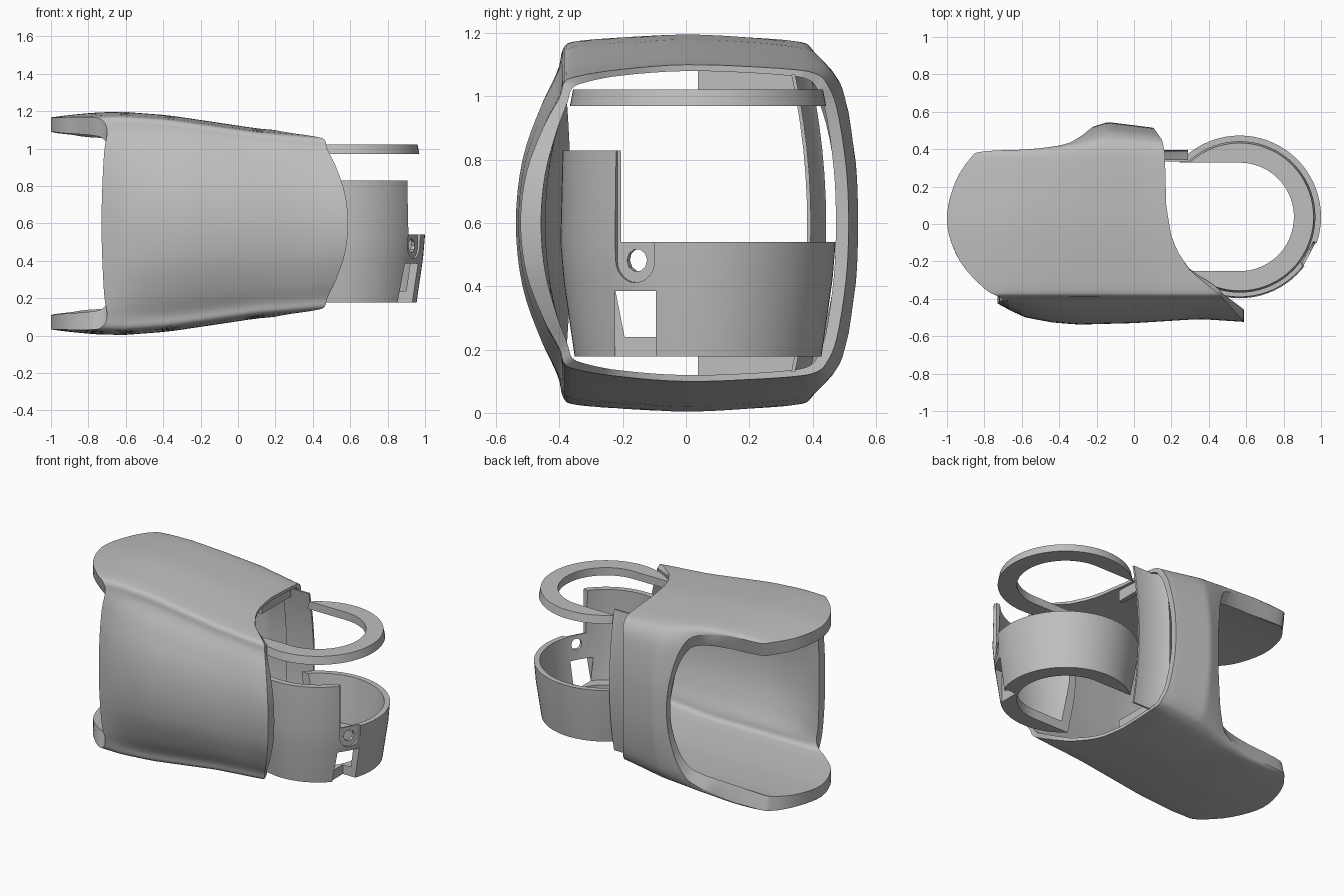
import bpy, bmesh, math
from mathutils import Matrix, Vector

if "Cube" in bpy.data.objects:
    bpy.data.objects.remove(bpy.data.objects["Cube"])

grey = bpy.data.materials.new("plain grey")
grey.diffuse_color = (0.52, 0.52, 0.52, 1)
grey.use_nodes = True
grey.node_tree.nodes["Principled BSDF"].inputs["Base Color"].default_value = grey.diffuse_color
CX, CY = 0.565, 0.038          # axis of the cup and ring


def table(pts, x):
    """Piecewise linear lookup in a short profile."""
    if x <= pts[0][0]:
        return pts[0][1]
    for (a, b), (c, d) in zip(pts, pts[1:]):
        if x <= c:
            return b + (d - b) * (x - a) / (c - a)
    return pts[-1][1]


def spline(vals, sub=4, sign=1):
    """Catmull-Rom through a list, mirrored at both ends (sign -1 for odd symmetry)."""
    v = [sign * vals[1]] + list(vals) + [sign * vals[-2]]
    out = []
    for i in range(1, len(vals)):
        p0, p1, p2, p3 = v[i - 1:i + 3]
        for s in range(sub):
            t = s / sub
            out.append(0.5 * (2 * p1 + (p2 - p0) * t + (2 * p0 - 5 * p1 + 4 * p2 - p3) * t * t
                              + (3 * p1 - p0 - 3 * p2 + p3) * t ** 3))
    return out + [vals[-1]]


def finish(name, bm, smooth=True):
    bmesh.ops.recalc_face_normals(bm, faces=bm.faces)
    me = bpy.data.meshes.new(name)
    bm.to_mesh(me)
    bm.free()
    ob = bpy.data.objects.new(name, me)
    bpy.context.collection.objects.link(ob)
    me.materials.append(grey)
    if smooth:
        bpy.ops.object.select_all(action='DESELECT')
        ob.select_set(True)
        bpy.context.view_layer.objects.active = ob
        bpy.ops.object.shade_smooth_by_angle(angle=math.radians(35))
    return ob


def box(name, lo, hi, frame=Matrix()):
    bm = bmesh.new()
    c = [(a + b) / 2 for a, b in zip(lo, hi)]
    s = [b - a for a, b in zip(lo, hi)]
    bmesh.ops.create_cube(bm, size=1, matrix=frame @ Matrix.Translation(c) @ Matrix.Diagonal((*s, 1)))
    return finish(name, bm, False)


def lathe(name, profile, n=72):
    bm = bmesh.new()
    rings = [[bm.verts.new((CX + r * math.cos(math.tau * i / n), CY + r * math.sin(math.tau * i / n), z))
              for r, z in profile] for i in range(n)]
    m = len(profile)
    for i in range(n):
        a, b = rings[i], rings[(i + 1) % n]
        for k in range(m):
            bm.faces.new((a[k], b[k], b[(k + 1) % m], a[(k + 1) % m]))
    return finish(name, bm)


def cut(ob, cutters):
    for c in cutters:
        c.hide_render = True
        mod = ob.modifiers.new("cut", 'BOOLEAN')
        mod.operation, mod.solver, mod.object = 'DIFFERENCE', 'EXACT', c
    dg = bpy.context.evaluated_depsgraph_get()
    me = bpy.data.meshes.new_from_object(ob.evaluated_get(dg))
    ob.modifiers.clear()
    ob.data = me
    for c in cutters:
        if c.name != "slot_cutter":
            bpy.data.objects.remove(c)


# ---- outer shell: a sleeve along x with oblique ends ----
TOP = [(-1, .567), (-.9, .58), (-.75, .594), (-.6, .596), (-.37, .578), (-.1, .538), (.1, .508), (.4, .482), (.6, .46)]
FRONT = [(-.73, -.425), (-.6, -.495), (-.45, -.525), (-.3, -.538), (0, -.53), (.35, -.508), (.6, -.524)]
BACK = [(-.6, .41), (-.37, .46), (-.25, .51), (-.14, .545), (.1, .515), (.2, .49)]
RIGHT = [(-.53, .595), (-.38, .46), (-.25, .30), (-.15, .235), (-.07, .2), (.1, .172), (.38, .165), (.45, .15), (.52, .10)]
LEFT = [-.73, -.725, -.715, -.70, -.73, -.80, -.93, -1, -.965, -.88, -.79, -.40, -.29, -.235, -.22]
ZF = [0, .35, .65, .84, .935, .965, .985, 1, .985, .965, .94, .88, .72, .35, 0]
left_s, z_s = spline(LEFT), spline(ZF, sign=-1)


def section(x, inner):
    h, yf, yb = table(TOP, x), table(FRONT, x), table(BACK, x)
    f0, b0 = -.40, .385
    if inner:
        h = min(.49, h - .02)
        yf, yb, f0, b0 = yf + .065, yb - .04, f0 + .025, b0 - .02
    mix = lambda a, b, t: a + (b - a) * t
    ys = [yf, mix(f0, yf, .85), mix(f0, yf, .42), f0, f0 + .015, f0 + .055, -.2, 0, .2,
          b0 - .04, mix(b0, yb, .2), mix(b0, yb, .5), mix(b0, yb, .75), mix(b0, yb, .95), yb]
    return [(y, z * h) for y, z in zip(spline(ys), z_s)]


def sleeve(steps=18):
    bm = bmesh.new()
    n = len(left_s)
    order = [(j, 1) for j in range(n)] + [(j, -1) for j in range(n - 2, 0, -1)]
    grids = []
    for inner in (False, True):
        grid = []
        for j, s in order:
            r = .2
            for _ in range(12):
                r = .5 * r + .5 * table(RIGHT, section(r, False)[j][0])
            col = []
            for k in range(steps + 1):
                x = left_s[j] + (r - left_s[j]) * k / steps
                y, z = section(x, inner)[j]
                col.append(bm.verts.new((x, y, .6 + s * z)))
            grid.append(col)
        grids.append(grid)
    o, i = grids
    for a in range(len(order)):
        b = (a + 1) % len(order)
        for g in grids:
            for k in range(steps):
                bm.faces.new((g[a][k], g[a][k + 1], g[b][k + 1], g[b][k]))
        for k in (0, steps):
            bm.faces.new((o[a][k], o[b][k], i[b][k], i[a][k]))
    return finish("outer_shell", bm)


sleeve()

# ---- cup and top ring, both open toward the shell ----
slot = box("slot_cutter", (-.2, CY - .29, -.1), (CX, CY + .29, 1.3))
cup = lathe("cup_band", [(.39, .178), (.425, .42), (.435, .54), (.428, .83), (.39, .83), (.40, .54), (.36, .24),
                         (.29, .24), (.29, .178)])
upper = box("upper_cutter", (-.2, -.205, .54), (1.3, .8, 1.2))
window = box("window_cutter", (.84, -.225, .1), (1.2, -.095, .385))

# screw hole and the U-shaped recess around it, pointing out from the cup axis
out = Matrix.Translation((CX, CY, .482)) @ Matrix.Rotation(math.radians(-28), 4, 'Z')


def radial(name, r, start, end, sides):
    bm = bmesh.new()
    mat = out @ Matrix.Translation(((start + end) / 2, 0, 0)) @ Matrix.Rotation(math.pi / 2, 4, 'Y')
    bmesh.ops.create_cone(bm, cap_ends=True, segments=sides, radius1=r, radius2=r, depth=end - start, matrix=mat)
    return finish(name, bm, False)


cut(cup, [slot, upper, window, radial("screw_hole", .036, .3, .6, 10), radial("screw_recess", .07, .411, .6, 24),
          box("recess_top", (.4105, -.0695, 0), (.6, .0695, .5), out)])

ring = lathe("top_ring", [(.405, .97), (.395, 1.022), (.29, 1.022), (.29, .97)])
cut(ring, [slot])
bpy.data.objects.remove(slot)

# ---- curved strap and cross bars joining the cup to the shell ----
bm = bmesh.new()
prev = None
for k in range(13):
    t = -1 + k / 6
    y = .383 - .05 * t * t
    cur = [bm.verts.new((px, y + dy, .6 + .47 * t))
           for px, dy in ((.09, 0), (.29, 0), (.29, .012), (.16, .012), (.09, .06))]
    if prev:
        for q in range(5):
            bm.faces.new((prev[q], prev[(q + 1) % 5], cur[(q + 1) % 5], cur[q]))
    else:
        bm.faces.new(cur)
    prev = cur
bm.faces.new(prev)
finish("back_strap", bm)
box("upper_bar", (.12, CY, 1.01), (.15, .35, 1.085))
box("lower_bar", (.12, CY, .115), (.15, .35, .19))
